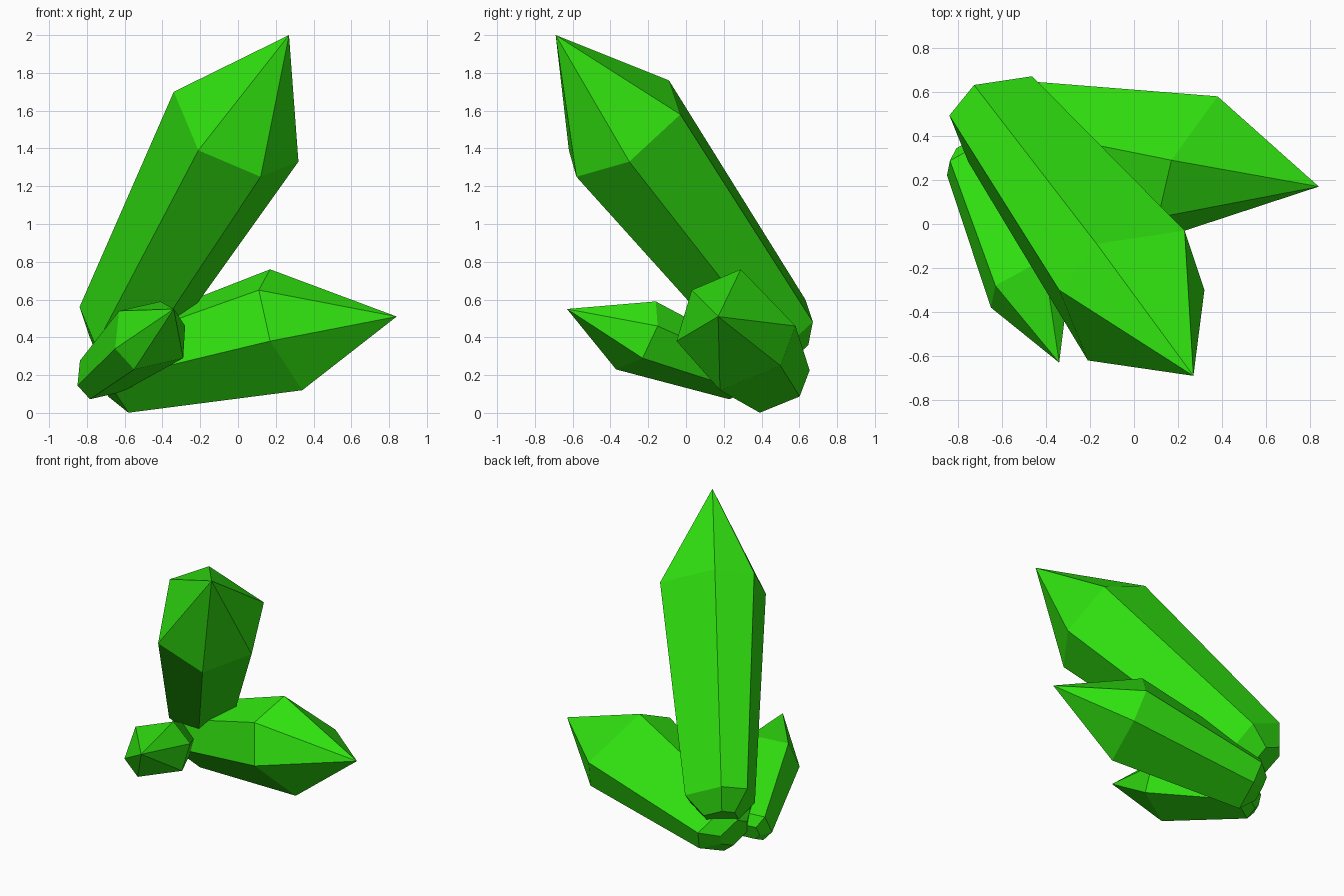
import bpy
import bmesh
from mathutils import Vector

cube = bpy.data.objects.get("Cube")
if cube:
    bpy.data.objects.remove(cube, do_unlink=True)

# One bright green for every crystal
green = bpy.data.materials.new("crystal_green")
green.use_nodes = True
colour = (0.03, 0.76, 0.005, 1.0)
green.diffuse_color = colour
green.node_tree.nodes["Principled BSDF"].inputs["Base Color"].default_value = colour


def bridge(bm, lower, upper):
    """Join two rings of equal size with a band of quads."""
    count = len(lower)
    for i in range(count):
        j = (i + 1) % count
        bm.faces.new((lower[i], lower[j], upper[j], upper[i]))


def crystal(name, tip, shoulder, foot):
    """Six-sided shaft, widest at the shoulder, pointed on top, blunt at the foot."""
    shoulder = [Vector(p) for p in shoulder]
    centre = sum(shoulder, Vector()) / len(shoulder)
    foot = Vector(foot)
    root = foot - (centre - foot) * 0.09

    bm = bmesh.new()
    rings = []
    for middle, scale in ((root, 0.33), (foot, 0.66), (centre, 1)):
        rings.append([bm.verts.new(middle + (p - centre) * scale) for p in shoulder])

    # Blunt end, foot bevel and shaft
    bm.faces.new(list(reversed(rings[0])))
    bridge(bm, rings[0], rings[1])
    bridge(bm, rings[1], rings[2])

    # Faceted point
    apex = bm.verts.new(tip)
    top = rings[2]
    for i, vert in enumerate(top):
        bm.faces.new((vert, top[(i + 1) % len(top)], apex))

    bmesh.ops.recalc_face_normals(bm, faces=bm.faces)
    mesh = bpy.data.meshes.new(name)
    bm.to_mesh(mesh)
    bm.free()
    mesh.materials.append(green)
    obj = bpy.data.objects.new(name, mesh)
    bpy.context.scene.collection.objects.link(obj)
    return obj


# Tall crystal leaning forward
crystal("tall_crystal", (0.27, -0.69, 2),
        [(0.12, -0.58, 1.25), (0.32, -0.3, 1.33), (0.23, -0.03, 1.58),
         (-0.17, -0.09, 1.76), (-0.34, -0.3, 1.7), (-0.21, -0.62, 1.39)],
        (-0.62, 0.48, 0.43))

# Wide crystal lying out to the left
crystal("side_crystal", (0.84, 0.17, 0.51),
        [(0.17, 0.29, 0.76), (0.11, 0.03, 0.65), (0.17, -0.05, 0.38),
         (0.34, 0.18, 0.12), (0.42, 0.5, 0.25), (0.38, 0.58, 0.46)],
        (-0.63, 0.44, 0.21))

# Small crystal pointing to the front
crystal("small_crystal", (-0.34, -0.63, 0.55),
        [(-0.55, -0.37, 0.23), (-0.29, -0.23, 0.29), (-0.28, -0.15, 0.46),
         (-0.41, -0.16, 0.59), (-0.63, -0.28, 0.54), (-0.65, -0.38, 0.34)],
        (-0.73, 0.3, 0.19))
